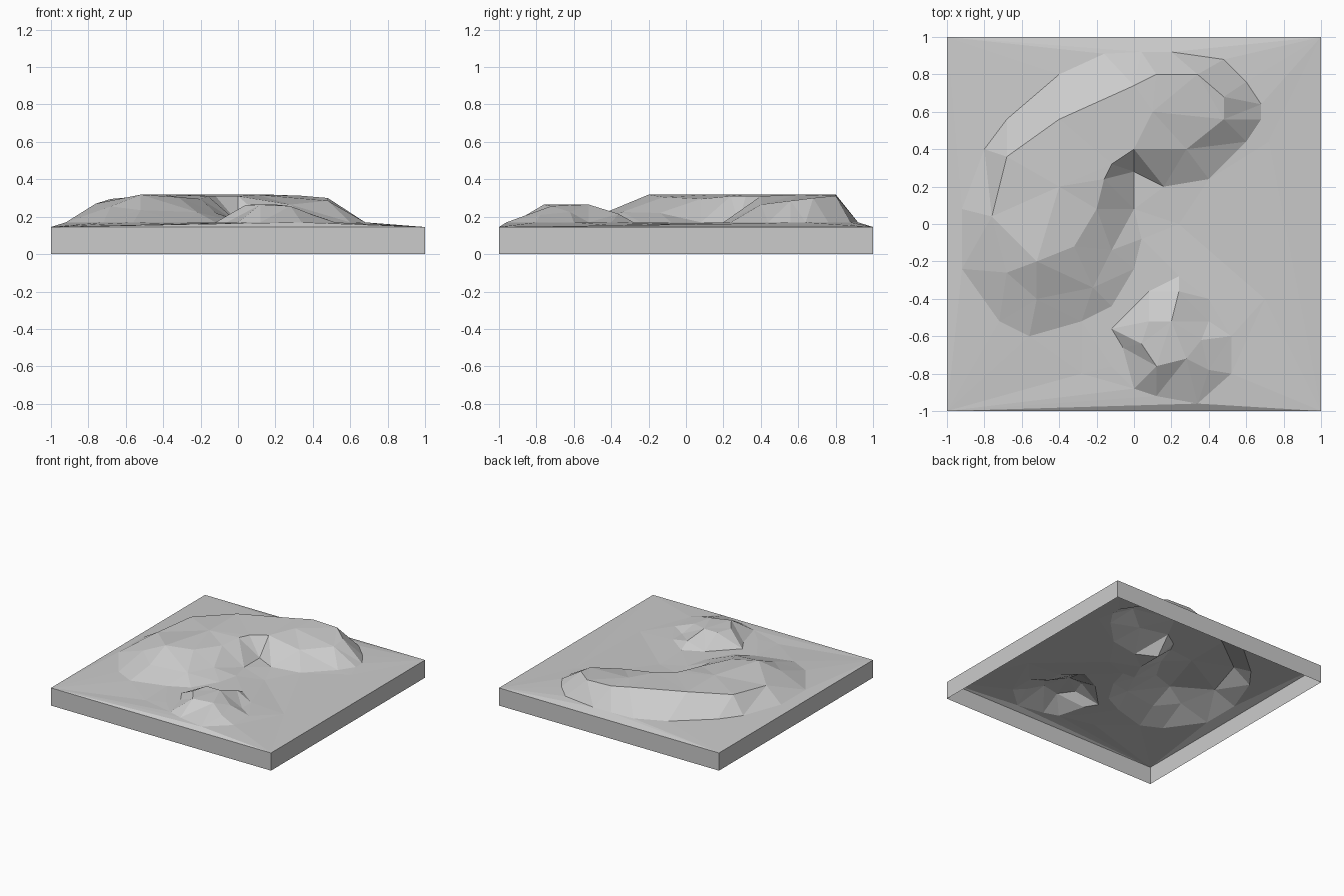
import bpy, bmesh
from mathutils import Vector
from mathutils.geometry import delaunay_2d_cdt

if "Cube" in bpy.data.objects:
    bpy.data.objects.remove(bpy.data.objects["Cube"])

EDGE_Z, FOOT_Z = 0.145, 0.17

# Foot outlines of the two hills (x, y)
big_foot = [(-.92, .08), (-.92, -.24), (-.72, -.52), (-.56, -.60), (-.28, -.52), (-.12, -.44),
            (0, -.24), (.04, -.08), (0, .08), (0, .28), (.16, .20), (.40, .24), (.60, .44),
            (.68, .56), (.68, .64), (.60, .76), (.48, .88), (.20, .92), (.04, .92),
            (-.16, .91), (-.40, .80), (-.68, .56), (-.80, .40)]
small_foot = [(-.12, -.56), (.08, -.36), (.24, -.28), (.40, -.40), (.40, -.52), (.52, -.60),
              (.52, -.80), (.34, -.96), (.12, -.92), (0, -.88), (-.12, -.76), (-.06, -.66)]

# Crests of the hills (x, y, z)
big_crest = [(-.76, .04, .27), (-.68, -.26, .255), (-.52, -.20, .318), (-.32, -.12, .305),
             (-.20, .08, .295), (-.16, .24, .31), (-.12, .32, .31), (0, .40, .31),
             (.28, .40, .265), (.48, .56, .285), (.48, .68, .30), (.34, .80, .312),
             (.12, .80, .32), (0, .74, .32), (-.40, .56, .32), (-.68, .36, .295)]
small_crest = [(.04, -.64, .262), (.08, -.52, .265), (.20, -.52, .265), (.28, -.72, .257),
               (.12, -.76, .265)]

# Single points on slopes, hill tops and the plain
loose = [(-.40, .20, .32), (.10, .60, .318), (-.12, -.14, .22), (-.52, -.40, .235),
         (-.22, -.34, .225), (.24, -.36, .215), (.36, -.62, .225), (.40, -.78, .21),
         (.72, .44, .165), (.24, 0, .16), (-.28, -.80, .16), (.70, -.40, .155)]

points, edges = [], []


def add_ring(coords):
    start, n = len(points), len(coords)
    points.extend(Vector(c) for c in coords)
    edges.extend((start + i, start + (i + 1) % n) for i in range(n))


add_ring([(x, y, EDGE_Z) for x, y in ((-1, -1), (1, -1), (1, 1), (-1, 1))])
for foot in (big_foot, small_foot):
    add_ring([(x, y, FOOT_Z) for x, y in foot])
for crest in (big_crest, small_crest):
    add_ring(crest)
points.extend(Vector(p) for p in loose)

# Triangulated ground surface
flat, _, faces, origin, _, _ = delaunay_2d_cdt([p.xy for p in points], edges, [], 0, 1e-5)
bm = bmesh.new()
verts = [bm.verts.new((p.x, p.y, points[o[0]].z if o else FOOT_Z))
         for p, o in zip(flat, origin)]
for f in faces:
    bm.faces.new([verts[i] for i in f])
bm.normal_update()
for f in bm.faces:
    if f.normal.z < 0:
        f.normal_flip()

# Side walls, open underneath
rim = [e for e in bm.edges if e.is_boundary]
skirt = bmesh.ops.extrude_edge_only(bm, edges=rim)["geom"]
for v in skirt:
    if isinstance(v, bmesh.types.BMVert):
        v.co.z = 0
bmesh.ops.recalc_face_normals(bm, faces=bm.faces)
bm.normal_update()
if sum(f.normal.z for f in bm.faces) < 0:
    bmesh.ops.reverse_faces(bm, faces=bm.faces)

mesh = bpy.data.meshes.new("terrain_tile")
bm.to_mesh(mesh)
bm.free()
bpy.context.collection.objects.link(bpy.data.objects.new("terrain_tile", mesh))
